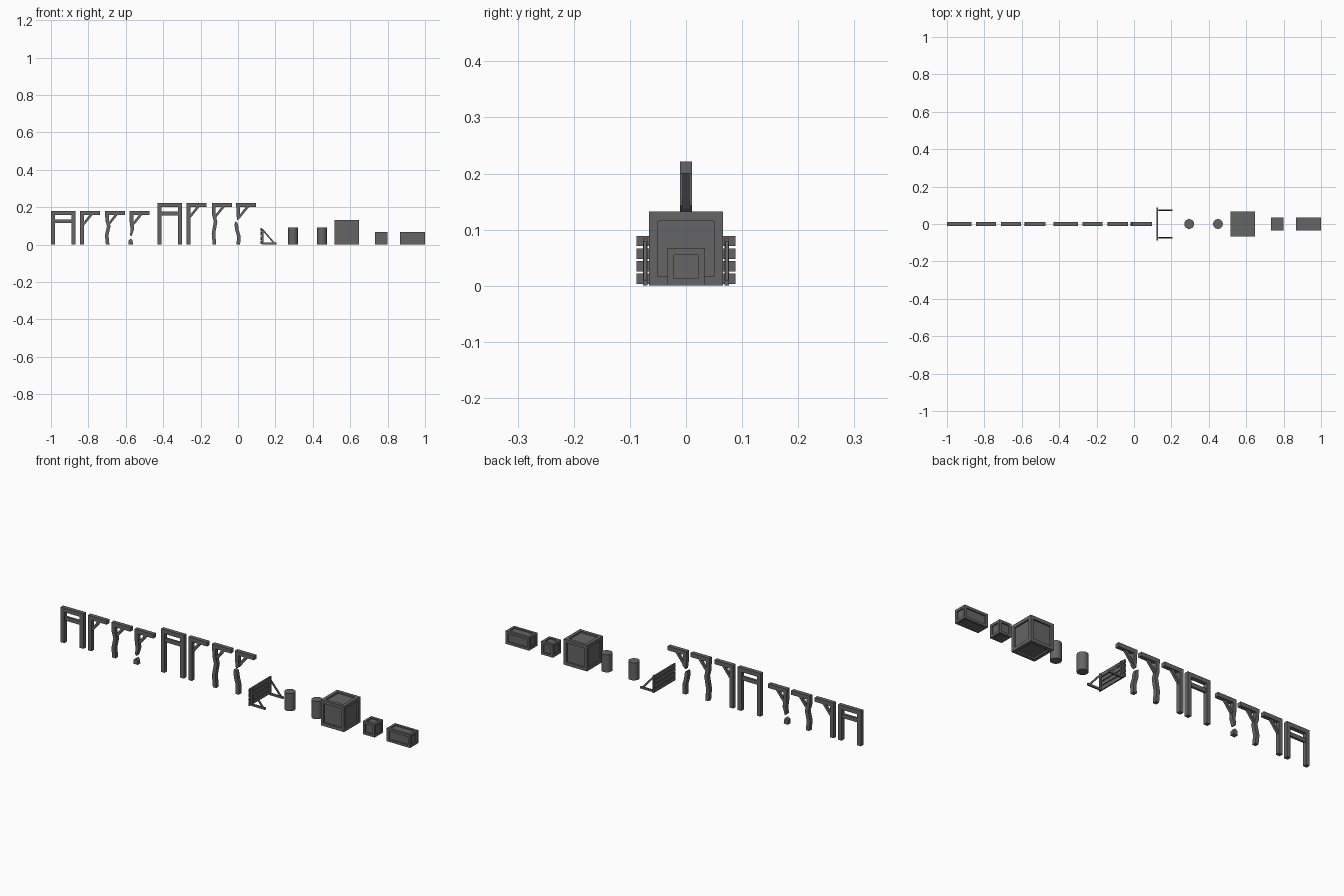
import bpy, bmesh

if "Cube" in bpy.data.objects:
    bpy.data.objects.remove(bpy.data.objects["Cube"])

dark = bpy.data.materials.new("dark_timber")
dark.diffuse_color = (0.13, 0.13, 0.13, 1)
dark.use_nodes = True
dark.node_tree.nodes["Principled BSDF"].inputs["Base Color"].default_value = dark.diffuse_color

def prism(name, profile, y0, y1):
    """Extrude an (x, z) outline between two y values."""
    bm = bmesh.new()
    face = bm.faces.new([bm.verts.new((x, y0, z)) for x, z in profile])
    ext = bmesh.ops.extrude_face_region(bm, geom=[face])
    for v in ext["geom"]:
        if isinstance(v, bmesh.types.BMVert):
            v.co.y = y1
    bmesh.ops.recalc_face_normals(bm, faces=bm.faces)
    me = bpy.data.meshes.new(name)
    bm.to_mesh(me)
    bm.free()
    me.materials.append(dark)
    ob = bpy.data.objects.new(name, me)
    bpy.context.collection.objects.link(ob)
    return ob

def box(name, x0, x1, z0, z1, y0, y1):
    return prism(name, [(x0, z0), (x1, z0), (x1, z1), (x0, z1)], y0, y1)

T = 0.021   # timber thickness
D = T / 2

def arm(name, x, h):
    """Top beam with a diagonal brace running back to the post."""
    box(name + "_beam", x, x + 0.107, h - T, h, -D, D)
    z = h - T
    prism(name + "_brace", [(x + 0.018, z - 0.062), (x + 0.068, z),
                            (x + 0.051, z), (x + 0.018, z - 0.042)], -0.006, 0.006)

def crooked(name, x, path, w=0.0095):
    """Warped timber following a few (x offset, z) points."""
    left = [(x + dx - w, z) for dx, z in path]
    right = [(x + dx + w, z) for dx, z in reversed(path)]
    prism(name, left + right, -D, D)

def support_set(size, h, xs):
    # doorway frame
    n, x = size + "_frame", xs[0]
    box(n + "_beam", x, x + 0.13, h - T, h, -D, D)
    for px in (x, x + 0.13 - T):
        box(n + "_post", px, px + T, 0, h - T, -D, D)
    box(n + "_crossbar", x + T, x + 0.13 - T, h - 0.065, h - 0.045, -0.006, 0.006)
    # straight post with arm
    n, x = size + "_straight_support", xs[1]
    arm(n, x, h)
    box(n + "_post", x, x + T, 0, h - T, -D, D)
    # warped post with arm
    n, x = size + "_warped_support", xs[2]
    arm(n, x, h)
    crooked(n + "_post", x, [(0.0105, h - T), (0.011, h * 0.72), (0.020, h * 0.55),
                             (0.009, h * 0.27), (0.014, 0)])

support_set("small", 0.18, (-1.0, -0.845, -0.711))
support_set("large", 0.221, (-0.43, -0.275, -0.14))

# broken supports: hanging stub and standing stump
arm("small_broken_support", -0.58, 0.18)
crooked("small_broken_stub", -0.58, [(0.0105, 0.159), (0.0105, 0.12), (0.015, 0.085)])
prism("small_broken_tip", [(-0.5745, 0.085), (-0.5555, 0.085), (-0.568, 0.045), (-0.577, 0.05)], -D, D)
prism("small_broken_stump", [(-0.586, 0), (-0.562, 0), (-0.563, 0.02), (-0.572, 0.032),
                             (-0.585, 0.022)], -D, D)
arm("large_broken_support", -0.01, 0.221)
crooked("large_broken_stub", -0.01, [(0.0105, 0.2), (0.0105, 0.165)])
prism("large_broken_tip", [(-0.009, 0.165), (0.010, 0.165), (0.012, 0.143), (-0.004, 0.129)], -D, D)
crooked("large_broken_stump", -0.01, [(0.001, 0.105), (0.004, 0.08), (0.014, 0.045), (0.012, 0)])
prism("large_broken_splinter", [(-0.0185, 0.105), (0.0005, 0.105), (-0.004, 0.118), (-0.016, 0.123)], -D, D)

# plank barricade
for i in range(4):
    z = 0.003 + i * 0.0225
    box("barricade_plank", 0.121, 0.128, z, z + 0.0185, -0.088, 0.088)
for s in (-1, 1):
    y0, y1 = s * 0.073 - 0.004, s * 0.073 + 0.004
    box("barricade_upright", 0.128, 0.137, 0, 0.084, y0, y1)
    box("barricade_foot", 0.137, 0.206, 0, 0.010, y0, y1)
    prism("barricade_strut", [(0.137, 0.066), (0.186, 0.010), (0.197, 0.010), (0.137, 0.079)],
          y0 + 0.0015, y1 - 0.0015)

# barrels
for x in (0.295, 0.449):
    bpy.ops.mesh.primitive_cylinder_add(vertices=16, radius=0.0265, depth=0.09,
                                        location=(x, 0, 0.045))
    bpy.context.object.name = "barrel"
    bpy.context.object.data.materials.append(dark)
    bpy.ops.object.shade_smooth_by_angle()

def crate(name, x0, x1, depth, height, border, recess):
    """Box whose six faces are recessed panels inside a frame."""
    ob = box(name, x0, x1, 0, height, -depth / 2, depth / 2)
    bm = bmesh.new()
    bm.from_mesh(ob.data)
    res = bmesh.ops.inset_individual(bm, faces=bm.faces[:], thickness=border,
                                     use_even_offset=True)
    rims = set(res["faces"])
    for f in [f for f in bm.faces if f not in rims]:
        n = f.normal.copy()
        inner = bmesh.ops.inset_region(bm, faces=[f], thickness=0.0)  # recess walls
        bmesh.ops.translate(bm, verts=f.verts[:], vec=-n * recess)
    bmesh.ops.recalc_face_normals(bm, faces=bm.faces)
    bm.to_mesh(ob.data)
    bm.free()

crate("large_crate", 0.516, 0.648, 0.132, 0.132, 0.0165, 0.008)
crate("small_crate", 0.732, 0.799, 0.067, 0.067, 0.0125, 0.006)
crate("long_crate", 0.867, 1.0, 0.067, 0.067, 0.0125, 0.006)
